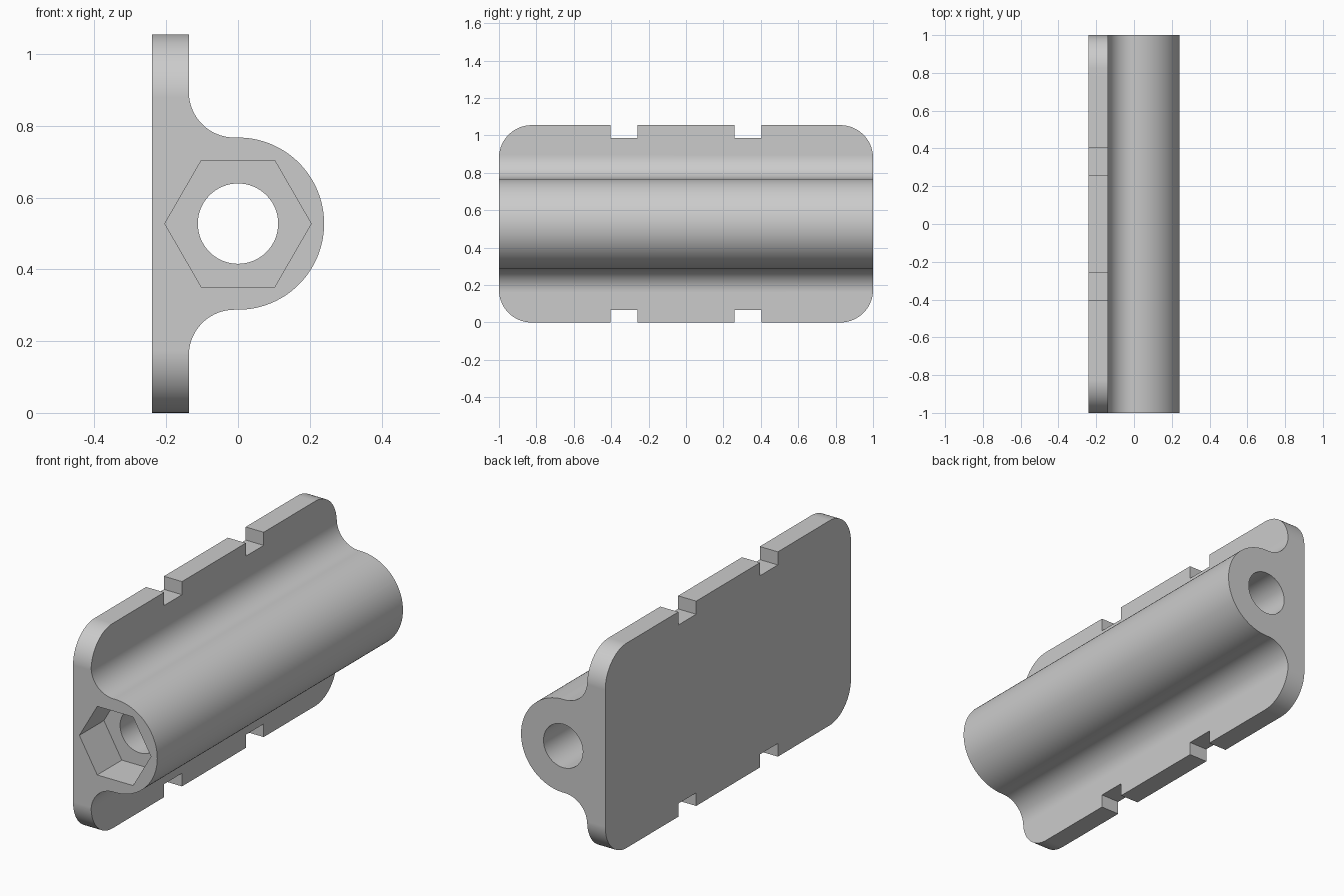
import bpy, bmesh
from math import sin, cos, pi, radians
from mathutils import Vector

if "Cube" in bpy.data.objects:
    bpy.data.objects.remove(bpy.data.objects["Cube"], do_unlink=True)

HEIGHT, MID = 1.055, 0.5275      # plate height and bore axis height
BACK, FACE = -0.24, -0.137       # plate back and front in x
BARREL, FILLET, CORNER = 0.24, 0.127, 0.175

grey = bpy.data.materials.new("light grey")
grey.use_nodes = True
grey.diffuse_color = (0.6, 0.6, 0.6, 1)
grey.node_tree.nodes["Principled BSDF"].inputs["Base Color"].default_value = (0.6, 0.6, 0.6, 1)


def arc(cx, cy, r, start, end, steps):
    """Points along an arc, angles in degrees."""
    angles = [radians(start + (end - start) * i / steps) for i in range(steps + 1)]
    return [(cx + r * cos(a), cy + r * sin(a)) for a in angles]


def prism(name, points, place, offset):
    """Extrude a closed outline, placed in 3D by a function, along an offset."""
    bm = bmesh.new()
    face = bm.faces.new([bm.verts.new(place(a, b)) for a, b in points])
    new = bmesh.ops.extrude_face_region(bm, geom=[face])["geom"]
    bmesh.ops.translate(bm, vec=Vector(offset),
                        verts=[v for v in new if isinstance(v, bmesh.types.BMVert)])
    bmesh.ops.recalc_face_normals(bm, faces=bm.faces)
    mesh = bpy.data.meshes.new(name)
    bm.to_mesh(mesh)
    bm.free()
    mesh.materials.append(grey)
    obj = bpy.data.objects.new(name, mesh)
    bpy.context.collection.objects.link(obj)
    return obj


def boolean(target, cutter, operation):
    mod = target.modifiers.new(cutter.name, "BOOLEAN")
    mod.operation, mod.object, mod.solver = operation, cutter, "EXACT"
    cutter.hide_render = True
    bpy.context.view_layer.objects.active = target
    bpy.ops.object.modifier_apply(modifier=mod.name)
    bpy.data.objects.remove(cutter, do_unlink=True)


# Cross-section: flat plate flowing through fillets into the round barrel
fx = FACE + FILLET
section = [(BACK, 0), (FACE, 0)]
section += arc(fx, MID - BARREL - FILLET, FILLET, 180, 90, 24)
section += arc(0, MID, BARREL, -90, 90, 72)
section += arc(fx, MID + BARREL + FILLET, FILLET, 270, 180, 24)
section += [(FACE, HEIGHT), (BACK, HEIGHT)]
bracket = prism("barrel_bracket", section, lambda x, z: (x, -1, z), (0, 2, 0))

# Side outline: rounded corners and two notches in each long edge
half = []
for side in (1, -1):
    corner = arc(1 - CORNER, HEIGHT / 2 - CORNER, CORNER, 0, 90, 24)
    notch = [(0.405, 0.5275), (0.405, 0.46), (0.26, 0.46), (0.26, 0.5275)]
    quarter = corner + notch
    mirrored = [(-y, z) for y, z in reversed(quarter)]
    half += [(side * y, MID + side * z) for y, z in quarter + mirrored]
outline = prism("outline_cutter", half, lambda y, z: (-0.5, y, z), (1, 0, 0))
boolean(bracket, outline, "INTERSECT")

# Through bore and hexagonal nut pocket at the front
bore = prism("bore_cutter", arc(0, MID, 0.112, 0, 360, 64)[:-1],
             lambda x, z: (x, -1.2, z), (0, 2.4, 0))
boolean(bracket, bore, "DIFFERENCE")
pocket = prism("pocket_cutter", arc(0, MID, 0.204, 0, 360, 6)[:-1],
               lambda x, z: (x, -1.2, z), (0, 0.4, 0))
boolean(bracket, pocket, "DIFFERENCE")

# Smooth curves, crisp edges
bpy.ops.object.select_all(action="DESELECT")
bracket.select_set(True)
bpy.context.view_layer.objects.active = bracket
bpy.ops.object.shade_smooth_by_angle(angle=radians(30))
weighted = bracket.modifiers.new("weighted normals", "WEIGHTED_NORMAL")
weighted.keep_sharp = True
